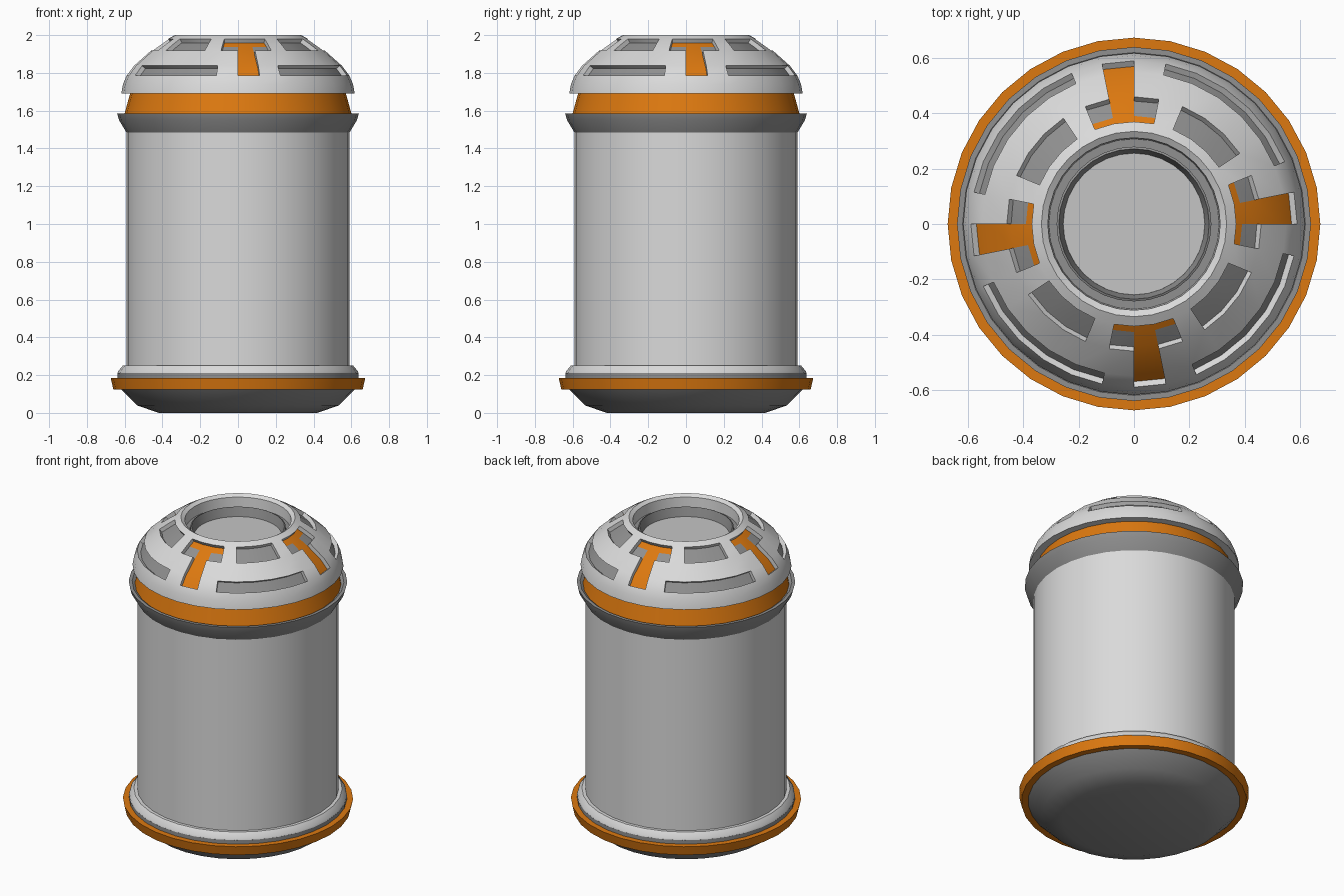
import bpy
import bmesh
from math import cos, sin, tau, radians

SIDES = 32

cube = bpy.data.objects.get("Cube")
if cube:
    bpy.data.objects.remove(cube)


def material(name, r, g, b):
    m = bpy.data.materials.new(name)
    m.use_nodes = True
    m.diffuse_color = (r, g, b, 1)
    m.node_tree.nodes["Principled BSDF"].inputs["Base Color"].default_value = (r, g, b, 1)
    return m


white = material("off white", 0.7, 0.7, 0.7)
grey = material("mid grey", 0.28, 0.28, 0.28)
orange = material("orange", 0.72, 0.19, 0.005)
pale = material("pale grey", 0.56, 0.56, 0.56)


def revolve(profile, cap_bottom=False, cap_top=False):
    """Turn a (radius, height) profile, listed upwards along its outside."""
    bm = bmesh.new()
    rings = [[bm.verts.new((r * cos(tau * i / SIDES), r * sin(tau * i / SIDES), z))
              for i in range(SIDES)] for r, z in profile]
    cells = {}
    for row, (low, high) in enumerate(zip(rings, rings[1:])):
        for i in range(SIDES):
            k = (i + 1) % SIDES
            cells[row, i] = bm.faces.new((low[i], low[k], high[k], high[i]))
    if cap_bottom:
        bm.faces.new(rings[0][::-1])
    if cap_top:
        bm.faces.new(rings[-1])
    bm.normal_update()
    return bm, cells


def finish(bm, name, *mats):
    mesh = bpy.data.meshes.new(name)
    bm.to_mesh(mesh)
    bm.free()
    for m in mats:
        mesh.materials.append(m)
    obj = bpy.data.objects.new(name, mesh)
    bpy.context.collection.objects.link(obj)
    bpy.ops.object.select_all(action='DESELECT')
    obj.select_set(True)
    bpy.context.view_layer.objects.active = obj
    bpy.ops.object.shade_smooth_by_angle(angle=radians(30))
    return obj


def turned_part(name, mat, profile, **caps):
    bm, _ = revolve(profile, **caps)
    return finish(bm, name, mat)


# Rounded base and the rings around it
turned_part("base", grey, [(0.42, 0), (0.535, 0.04), (0.62, 0.125), (0.62, 0.15)],
            cap_bottom=True)
turned_part("base_band", orange, [(0.6, 0.125), (0.66, 0.125), (0.674, 0.185), (0.6, 0.185)])
turned_part("base_seam", grey, [(0.6, 0.18), (0.638, 0.185), (0.638, 0.21), (0.6, 0.21)])
turned_part("base_ring", white, [(0.6, 0.207), (0.638, 0.208), (0.635, 0.22),
                                 (0.61, 0.25), (0.58, 0.25)])

# Main cylinder
turned_part("body", white, [(0.59, 0.22), (0.59, 1.5)])

# Collar and coloured neck under the dome
turned_part("collar", grey, [(0.585, 1.475), (0.63, 1.55), (0.64, 1.585), (0.62, 1.585),
                             (0.6, 1.57)])
turned_part("neck_band", orange, [(0.606, 1.565), (0.57, 1.695)])

# Dome: the rows between these heights carry the recessed panels
dome_profile = [(0.55, 1.69), (0.618, 1.69), (0.609, 1.74), (0.59, 1.785), (0.55, 1.838),
                (0.46, 1.918), (0.405, 1.957), (0.37, 1.98), (0.335, 2.0),
                (0.312, 1.985), (0.308, 1.92), (0.27, 1.92)]
LOWER, MIDDLE, UPPER, TOP = 3, 4, 5, 6
bm, cells = revolve(dome_profile)
recessed = []
for (row, i), face in cells.items():
    step = i % 8
    stem = step == 0 and LOWER <= row <= TOP
    crossbar = step in (7, 0, 1) and row in (UPPER, TOP)
    upper_window = step in (3, 4, 5) and row in (UPPER, TOP)
    lower_window = step in (2, 3, 4, 5, 6) and row == LOWER
    if stem or crossbar or upper_window or lower_window:
        recessed.append(face)
        face.material_index = 2 if stem or (crossbar and row == TOP) else 1
    elif row == len(dome_profile) - 2:
        face.material_index = 1
walls = bmesh.ops.inset_region(bm, faces=recessed, thickness=0, depth=-0.025,
                               use_even_offset=True)
for face in walls["faces"]:
    face.material_index = 0
finish(bm, "dome", white, grey, orange)

# Sunken lens in the crown
turned_part("lens_ring", grey, [(0.28, 1.9), (0.28, 1.938), (0.272, 1.942), (0.255, 1.88)])
turned_part("lens", pale, [(0.262, 1.87), (0.256, 1.885)], cap_top=True)
